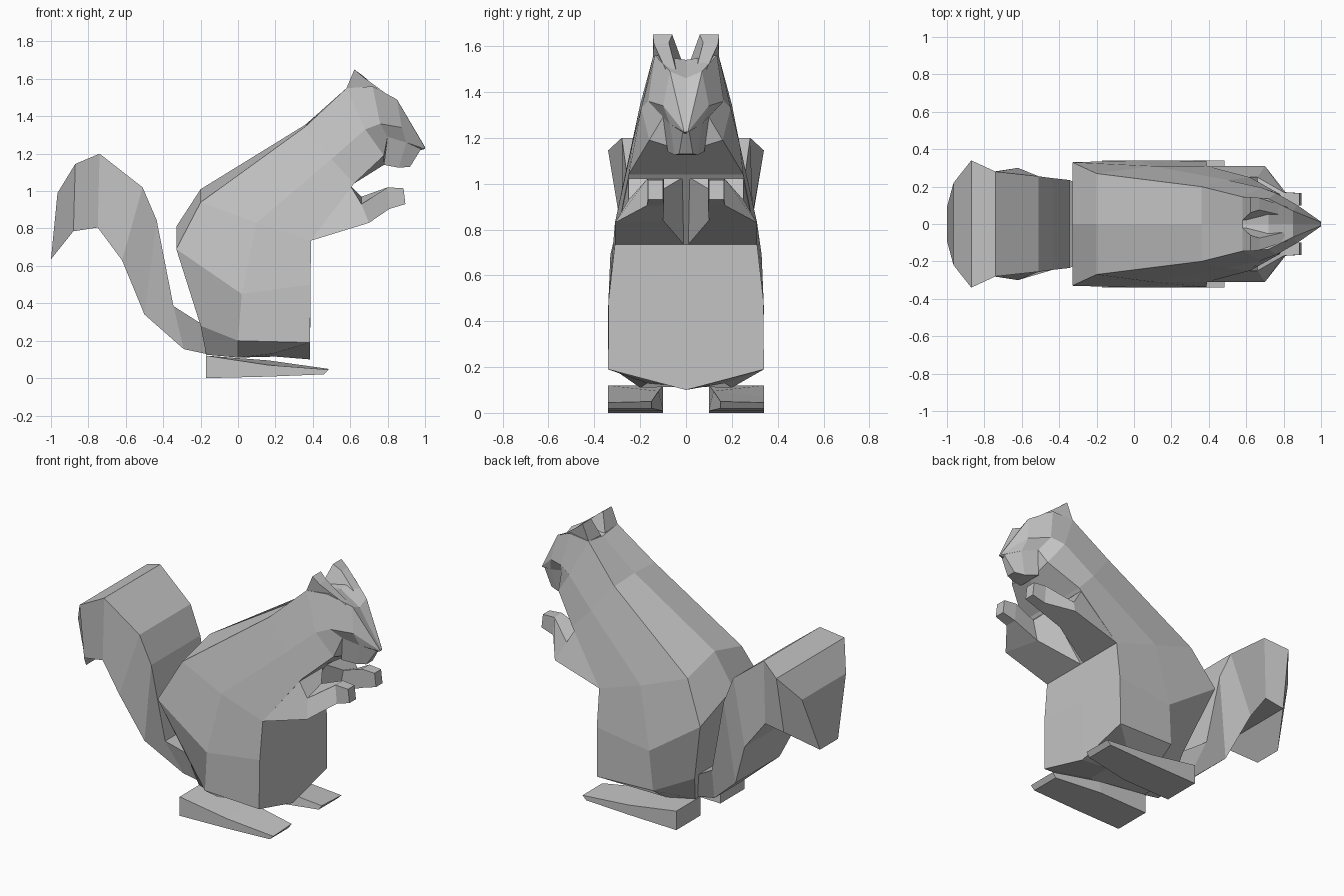
import bpy, bmesh

fur = bpy.data.materials.new("grey_fur")
fur.diffuse_color = (0.55, 0.55, 0.55, 1)


def loft(name, rings, mirror=False):
    """Skin a row of equal-length rings, cap both ends, keep flat faces."""
    bm = bmesh.new()
    rows = [[bm.verts.new(p) for p in ring] for ring in rings]
    n = len(rows[0])
    for a, b in zip(rows, rows[1:]):
        for i in range(n):
            j = (i + 1) % n
            bm.faces.new((a[i], a[j], b[j], b[i]))
    bm.faces.new(rows[0])
    bm.faces.new(rows[-1])
    bmesh.ops.remove_doubles(bm, verts=bm.verts, dist=0.0005)
    bmesh.ops.recalc_face_normals(bm, faces=bm.faces)
    mesh = bpy.data.meshes.new(name)
    bm.to_mesh(mesh)
    bm.free()
    mesh.materials.append(fur)
    obj = bpy.data.objects.new(name, mesh)
    bpy.context.collection.objects.link(obj)
    if mirror:
        mod = obj.modifiers.new("mirror", "MIRROR")
        mod.use_axis = (False, True, False)
        mod.use_mirror_merge = False
    return obj


def sym(half):
    """Close a half ring (first and last point on y = 0) into a full ring."""
    return half + [(x, -y, z) for x, y, z in half[-2:0:-1]]


# Body and head: back centre, back side, flank, front side, front centre
body = [
    [(-.17, 0, .125), (-.17, .15, .125), (0, .2, .11), (.18, .17, .13), (.2, 0, .115)],
    [(-.2, 0, .28), (-.2, .2, .28), (0, .33, .2), (.385, .34, .19), (.385, 0, .10)],
    [(-.33, 0, .81), (-.33, .33, .69), (.02, .34, .45), (.388, .337, .5), (.388, 0, .5)],
    [(-.2, 0, 1.01), (-.2, .27, .94), (.1, .31, .83), (.39, .31, .735), (.39, 0, .735)],
    [(.36, 0, 1.355), (.36, .2, 1.345), (.5, .235, 1.17), (.62, .25, 1.04), (.62, 0, 1.04)],
    [(.58, 0, 1.53), (.58, .145, 1.55), (.68, .195, 1.33), (.78, .16, 1.19), (.78, 0, 1.14)],
    [(.72, 0, 1.54), (.72, .135, 1.56), (.76, .165, 1.36), (.80, .10, 1.29), (.80, 0, 1.2)],
    [(.85, 0, 1.46), (.85, .07, 1.49), (.875, .1, 1.34), (.9, .07, 1.26), (.9, 0, 1.2)],
    [(1, 0, 1.235), (.998, .01, 1.235), (1, .012, 1.23), (.998, .01, 1.225), (1, 0, 1.225)],
]
loft("body_and_head", [sym(r) for r in body])


# Jaw and tail: rings of four from an upper and a lower (x, z, half width)
def band(upper, lower):
    (ux, uz, uw), (lx, lz, lw) = upper, lower
    return [(ux, uw, uz), (ux, -uw, uz), (lx, -lw, lz), (lx, lw, lz)]


loft("jaw", [
    band((.80, 1.29, .10), (.78, 1.14, .08)),
    band((.90, 1.26, .07), (.86, 1.125, .05)),
    band((.985, 1.235, .012), (.92, 1.13, .03)),
])
loft("tail", [
    band((-.18, .28, .15), (-.15, .125, .12)),
    band((-.345, .385, .235), (-.29, .155, .13)),
    band((-.435, .845, .245), (-.5, .34, .22)),
    band((-.51, 1.02, .255), (-.62, .63, .30)),
    band((-.74, 1.2, .28), (-.75, .805, .28)),
    band((-.87, 1.145, .34), (-.88, .785, .28)),
    band((-.965, .99, .22), (-1, .635, .09)),
])

# Ears: wedges running down onto the brow
loft("ear", [
    [(.58, .145, 1.55), (.58, .02, 1.54), (.80, .045, 1.50), (.82, .09, 1.50)],
    [(.622, .145, 1.65), (.622, .06, 1.65), (.67, .075, 1.615), (.67, .14, 1.61)],
], mirror=True)

# Arms: shoulder, elbow, wrist, hand
loft("arm", [
    [(.39, .31, .735), (.60, .25, 1.03), (.60, .01, 1.03), (.39, .01, .735)],
    [(.70, .31, .83), (.66, .25, .93), (.66, .11, .97), (.64, .10, .84)],
    [(.81, .17, .905), (.80, .17, 1.02), (.80, .095, 1.02), (.81, .095, .905)],
    [(.895, .165, .93), (.885, .165, 1.015), (.885, .10, 1.015), (.895, .10, .93)],
], mirror=True)

# Feet: tall heel tapering to a thin toe
loft("foot", [
    [(-.17, .10, 0), (-.17, .34, 0), (-.17, .34, .12), (-.17, .10, .12)],
    [(.16, .10, .008), (.16, .34, .008), (.16, .34, .07), (.16, .12, .095)],
    [(.46, .15, .02), (.46, .34, .02), (.485, .34, .045), (.48, .15, .05)],
], mirror=True)
